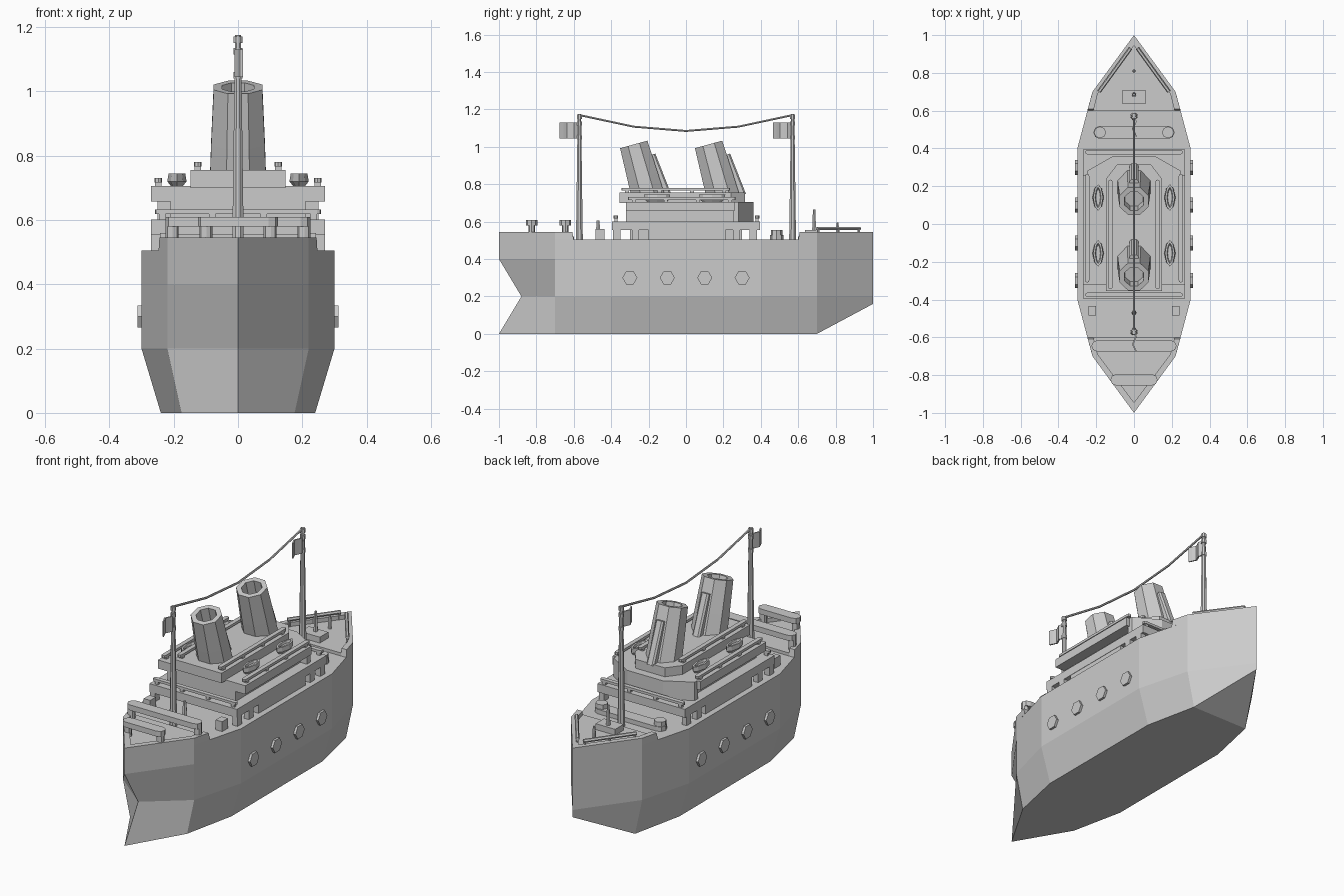
import bpy, bmesh, math
from mathutils import Vector

if "Cube" in bpy.data.objects:
    bpy.data.objects.remove(bpy.data.objects["Cube"])

paint = bpy.data.materials.new("light grey")
paint.diffuse_color = (0.6, 0.6, 0.6, 1)
paint.use_nodes = True
paint.node_tree.nodes["Principled BSDF"].inputs["Base Color"].default_value = paint.diffuse_color


def finish(bm, name):
    bmesh.ops.recalc_face_normals(bm, faces=bm.faces)
    me = bpy.data.meshes.new(name)
    bm.to_mesh(me)
    bm.free()
    me.materials.append(paint)
    ob = bpy.data.objects.new(name, me)
    bpy.context.collection.objects.link(ob)
    return ob


def loft(name, rings, cap=True, closed=False):
    """Skin a list of equal-length closed rings."""
    bm = bmesh.new()
    rs = [[bm.verts.new(p) for p in r] for r in rings]
    n = len(rs[0])
    pairs = list(zip(rs, rs[1:])) + ([(rs[-1], rs[0])] if closed else [])
    for a, b in pairs:
        for i in range(n):
            bm.faces.new((a[i], a[(i + 1) % n], b[(i + 1) % n], b[i]))
    if cap and not closed:
        bm.faces.new(rs[0])
        bm.faces.new(rs[-1])
    return finish(bm, name)


def prism(name, outline, z0, z1):
    return loft(name, [[(x, y, z) for x, y in outline] for z in (z0, z1)])


def box(name, x0, x1, y0, y1, z0, z1):
    return prism(name, [(x0, y0), (x1, y0), (x1, y1), (x0, y1)], z0, z1)


def tube(name, path, radii, sides=8):
    """Straight-segment tube through points with a radius at each."""
    pts = [Vector(p) for p in path]
    rings = []
    for i, (p, r) in enumerate(zip(pts, radii)):
        d = (pts[min(i + 1, len(pts) - 1)] - pts[max(i - 1, 0)]).normalized()
        u = d.cross(Vector((1, 0, 0)) if abs(d.x) < .9 else Vector((0, 1, 0))).normalized()
        v = d.cross(u)
        rings.append([p + r * (math.cos(a) * u + math.sin(a) * v)
                      for a in [2 * math.pi * (k + .5) / sides for k in range(sides)]])
    return loft(name, rings)


def stadium(cx, cy, half, r):
    """Bar outline along x with rounded ends."""
    out = []
    for s, a0 in ((1, -90), (-1, 90)):
        for k in range(5):
            a = math.radians(a0 + 45 * k)
            out.append((cx + s * (half - r) + r * math.cos(a), cy + r * math.sin(a)))
    return out


def turn(outline):
    return [(y, x) for x, y in outline]


# Hull: tapered levels joined into one body
def level(z, w, y_back, y_front, z_front=None):
    side = [(.22 * w, -.7, z), (.3 * w, -.4, z), (.3 * w, .4, z), (.22 * w, .7, z)]
    tip = (0, y_front, z if z_front is None else z_front)
    return [(0, y_back, z)] + side + [tip] + [(-x, y, q) for x, y, q in reversed(side)]


bm = bmesh.new()
levels = [level(0, .8, -1, 1, .16), level(.2, 1, -.88, 1), level(.4, 1, -1, 1), level(.505, 1, -1, 1)]
rs = [[bm.verts.new(p) for p in l] for l in levels]
for a, b in zip(rs, rs[1:]):
    for i in range(10):
        j = (i + 1) % 10
        bm.faces.new((a[i], a[j], b[j], b[i]))
bm.faces.new(rs[-1])
bm.faces.new([rs[0][i] for i in (0, 1, 2, 3, 4, 6, 7, 8, 9)])
bm.faces.new([rs[0][i] for i in (4, 5, 6)])
finish(bm, "hull")

# Raised end decks and bulwarks
for s, end in ((-1, "stern"), (1, "bow")):
    outer = [(.247, .6), (.22, .7), (0, 1)]
    inner = [(.215, .6), (.192, .69), (0, .945)]

    def vee(pts):
        return [(x, s * y) for x, y in pts] + [(-x, s * y) for x, y in reversed(pts[:-1])]
    prism(end + "_deck", vee(inner), .5, .522)
    ring = vee(outer) + vee(inner)[::-1]
    top = [(x * (.99 if abs(y) < .65 else 1), y + (s * .008 if abs(y) < .65 else 0)) for x, y in ring]
    loft(end + "_bulwark", [[(x, y, .505) for x, y in ring], [(x, y, .545) for x, y in top]])

# Portholes
for s in (-1, 1):
    for y in (-.3, -.1, .1, .3):
        tube("porthole", [(s * .29, y, .3), (s * .313, y, .3)], [.04, .04], 6).rotation_euler = (0, 0, 0)

# Stern cross bars with legs
for y, h, leg in ((-.645, .225, .205), (-.825, .125, .1)):
    prism("stern_bar", stadium(0, y, h, .03), .58, .61)
    for s in (-1, 1):
        prism("stern_bar_leg", stadium(s * leg, y, .02, .018), .515, .59)

# Low bench near the bow
prism("bow_bench", stadium(0, .485, .215, .035), .505, .53)
for s in (-1, 1):
    prism("bow_bench_end", stadium(s * .18, .485, .032, .03), .53, .555)

# Superstructure layers
box("lower_house", -.268, .268, -.2, .21, .5, .6)
box("inner_lower_house", -.2, .2, -.3, .3, .5, .56)
box("lower_roof", -.27, .27, -.395, .395, .555, .602)
for s in (-1, 1):
    for y in (-.37, -.27, .27, .36):
        box("roof_post", s * .255 - .015, s * .255 + .015, y - .02, y + .02, .5, .56)
box("middle_house", -.21, .21, -.32, .28, .6, .66)
box("middle_roof", -.27, .27, -.32, .26, .657, .705)
prism("bridge", [(-.25, .25), (.25, .25), (.25, .28), (.11, .36), (-.11, .36), (-.25, .28)], .6, .705)
prism("upper_house", [(-.147, -.355), (.147, -.355), (.147, .24), (.09, .315), (-.09, .315), (-.147, .24)],
      .7, .755)

# Deck rails: long rounded bars on short legs
for y in (-.375, .38):
    prism("end_rail", stadium(0, y, .258, .012), .618, .632)
    for x in (-.235, -.08, .08, .235):
        box("end_rail_leg", x - .01, x + .01, y - .008, y + .008, .6, .62)
for s in (-1, 1):
    for x, z, y0, y1 in ((.248, .705, -.31, .265), (.125, .755, -.345, .235)):
        prism("side_rail", turn(stadium((y0 + y1) / 2, s * x, (y1 - y0) / 2, .012)), z + .012, z + .026)
        for k in range(4):
            y = y0 + .03 + k * (y1 - y0 - .06) / 3
            box("side_rail_leg", s * x - .01, s * x + .01, y - .01, y + .01, z - .003, z + .015)

# Lifeboats: pointed lens hulls with a sunken inside
def lens(cx, cy, w, l, z):
    return [(cx + w * math.cos(a) * abs(math.cos(a)) ** .3, cy + l * math.sin(a), z)
            for a in [k * math.pi / 4 for k in range(8)]]


for s in (-1, 1):
    for y in (-.155, .14):
        c = (s * .19, y)
        loft("lifeboat", [lens(*c, .014, .045, .7), lens(*c, .03, .068, .72), lens(*c, .026, .07, .745),
                          lens(*c, .016, .055, .745), lens(*c, .012, .045, .733)])

# Raked hollow funnels with a pipe on the back
lean = math.radians(15.5)
axis = Vector((0, -math.sin(lean), math.cos(lean)))
across = Vector((0, math.cos(lean), math.sin(lean)))
for y in (.195, -.205):
    base = Vector((0, y, .745))
    rings = []
    for d, r in ((-.02, .09), (.1, .086), (.278, .078), (.278, .052), (.2, .05)):
        rings.append([base + axis * d + r * 1.05 * (math.cos(a) * Vector((1, 0, 0)) + math.sin(a) * across)
                      for a in [(k + .5) * math.pi / 4 for k in range(8)]])
    loft("funnel", rings)
    rings = []
    for d, r in ((-.03, .122), (.2, .098)):
        p = base + axis * d
        rings.append([p + Vector((x, 0, 0)) + across * q
                      for x, q in ((-.023, .06), (.023, .06), (.023, r - .008), (.014, r),
                                   (-.014, r), (-.023, r - .008))])
    loft("funnel_pipe", rings)

# Masts, bands and wavy flags
for y in (-.57, .57):
    tube("mast", [(0, y, .5), (0, y, .62), (0, y, .9), (0, y, 1.175)], [.02, .018, .014, .01])
    for z in (1.05, 1.125, 1.16):
        tube("mast_band", [(0, y, z - .01), (0, y, z + .01)], [.015, .015])
    side = [(.006 + .009 * math.sin(k * 1.6), y - .008 - .0195 * k) for k in range(6)]
    prism("flag", side + [(x - .008, q) for x, q in reversed(side)], 1.045, 1.13)

# Sagging wire between the masts
tube("wire", [(0, -.57, 1.17), (0, -.28, 1.108), (0, 0, 1.085), (0, .28, 1.108), (0, .57, 1.17)], [.006] * 5, 6)

# Small deck fittings
for y, z0, z1, r in ((-.47, .5, .605, .014), (.685, .52, .665, .012), (.81, .52, .595, .01)):
    tube("deck_pole", [(0, y, z0), (0, y, z0 + .04), (0, y, z1)], [r, r, r * .6], 6)
for s in (-1, 1):
    box("deck_locker", s * .222 - .02, s * .222 + .02, -.485, -.435, .5, .56)
box("bow_hatch", -.06, .06, .635, .71, .515, .555)

# Bow rails following the bulwark
for s in (-1, 1):
    a, b = Vector((s * .185, .7, .563)), Vector((s * .018, .93, .563))
    tube("bow_rail", [a, b], [.01, .01], 6)
    for t in (.03, .5, .97):
        p = a.lerp(b, t)
        tube("bow_rail_leg", [(p.x, p.y, .515), (p.x, p.y, .563)], [.007, .007], 6)
